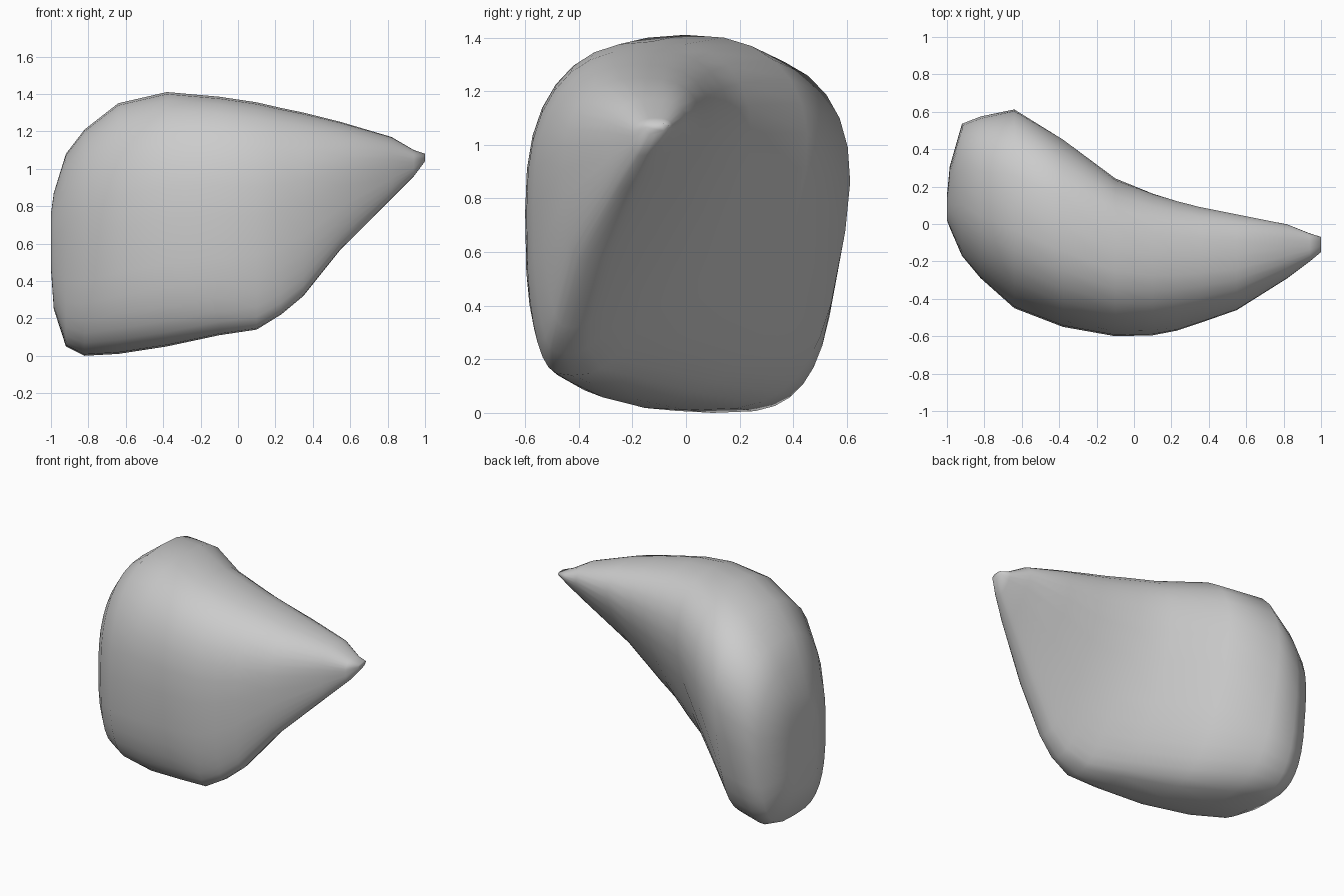
import bpy
import bmesh
import math

# Remove the default object
default = bpy.data.objects.get("Cube")
if default:
    bpy.data.objects.remove(default, do_unlink=True)


def make_material(name, colour):
    material = bpy.data.materials.new(name)
    material.use_nodes = True
    material.diffuse_color = colour
    shader = next(n for n in material.node_tree.nodes if n.type == "BSDF_PRINCIPLED")
    shader.inputs["Base Color"].default_value = colour
    return material


def lerp(start, end, factor):
    return start + (end - start) * factor


def rounded(value, exponent):
    return math.copysign(abs(value) ** (2 / exponent), value)


# Cross-sections from the blunt end to the pointed tip:
# x, bottom, top, front edge, back edge at the top, back edge at the bottom
SECTIONS = [
    (-1, .46, .76, .02, .16, .14),
    (-.985, .25, .87, -.02, .32, .28),
    (-.92, .05, 1.08, -.17, .56, .48),
    (-.82, 0, 1.21, -.29, .61, .49),
    (-.64, .01, 1.35, -.45, .67, .46),
    (-.38, .05, 1.41, -.55, .54, .18),
    (-.1, .11, 1.385, -.6, .34, -.1),
    (.1, .14, 1.355, -.595, .27, -.26),
    (.23, .22, 1.325, -.57, .23, -.33),
    (.35, .32, 1.3, -.53, .19, -.33),
    (.55, .57, 1.25, -.46, .13, -.27),
    (.82, .84, 1.17, -.29, .04, -.17),
    (.94, .96, 1.1, -.2, -.03, -.13),
    (1, 1.04, 1.08, -.15, -.06, -.1),
]
RING_SIDES = 32
BACK_BOW = .56
# Corner squareness by (is back, is top)
SQUARENESS = {
    (False, False): 3.1,
    (False, True): 2.4,
    (True, False): 3.6,
    (True, True): 2.5,
}


def section_ring(bm, section):
    """Rounded section, squarer below, whose back slopes and bows outwards."""
    x, bottom, top, front, back_top, back_bottom = section
    ring = []
    for i in range(RING_SIDES):
        angle = math.tau * i / RING_SIDES
        side, rise = math.cos(angle), math.sin(angle)
        squareness = SQUARENESS[side > 0, rise > 0]
        across = (rounded(side, squareness) + 1) / 2
        height = (rounded(rise, squareness) + 1) / 2
        bowed = height + BACK_BOW * height * (1 - height)
        back = lerp(back_bottom, back_top, bowed)
        ring.append(bm.verts.new((x, lerp(front, back, across), lerp(bottom, top, height))))
    return ring


# Curved wedge body, lofted through the sections
bm = bmesh.new()
rings = [section_ring(bm, section) for section in SECTIONS]
for first, second in zip(rings, rings[1:]):
    for i in range(RING_SIDES):
        j = (i + 1) % RING_SIDES
        bm.faces.new((first[i], first[j], second[j], second[i]))
bm.faces.new(rings[0])
bm.faces.new(rings[-1])
bmesh.ops.recalc_face_normals(bm, faces=bm.faces)
for face in bm.faces:
    face.smooth = True

mesh = bpy.data.meshes.new("curved_wedge")
bm.to_mesh(mesh)
bm.free()
mesh.materials.append(make_material("light grey", (.6, .6, .6, 1)))
body = bpy.data.objects.new("curved_wedge", mesh)
bpy.context.collection.objects.link(body)
